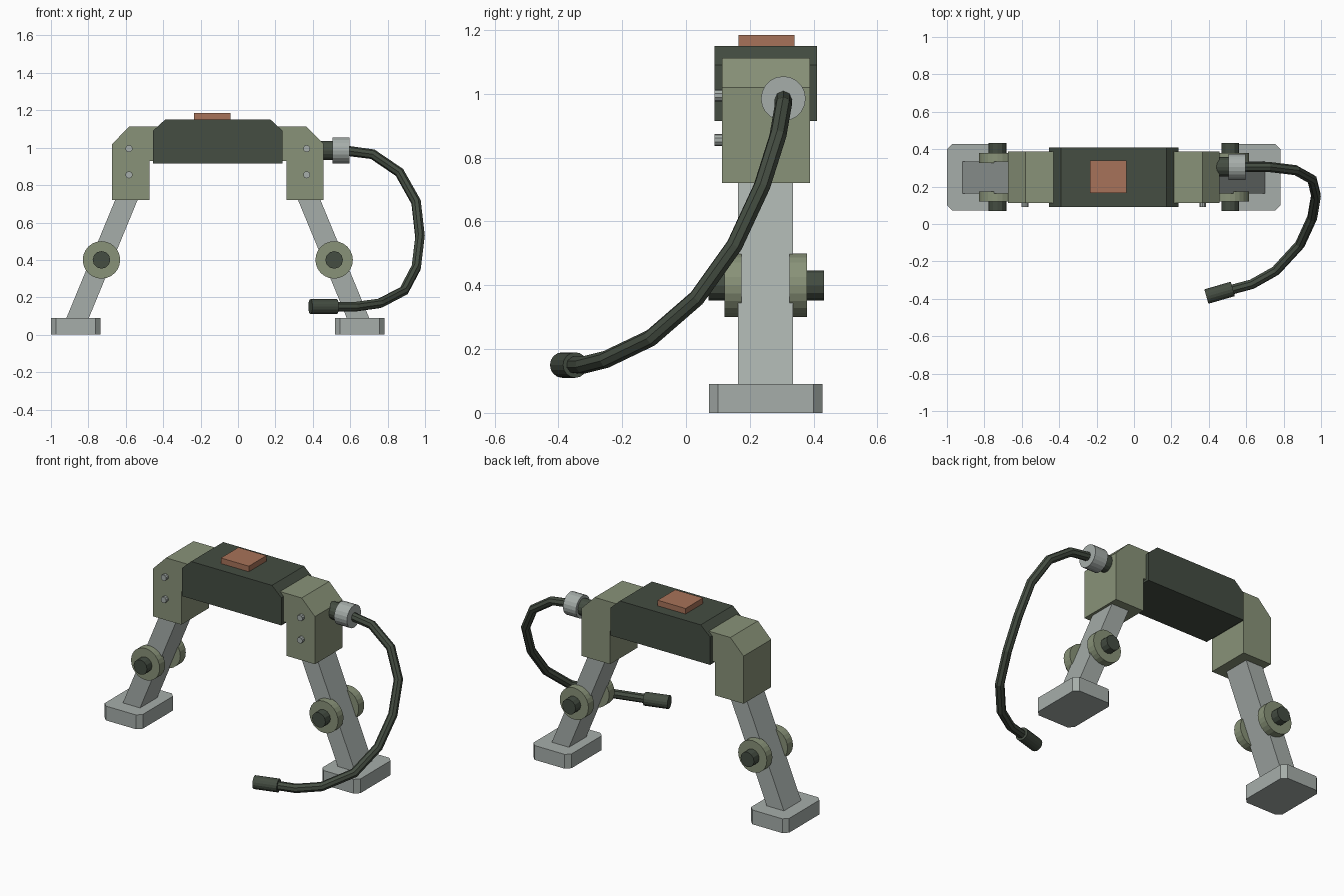
import bpy
import bmesh
from math import tau
from mathutils import Vector

if "Cube" in bpy.data.objects:
    bpy.data.objects.remove(bpy.data.objects["Cube"], do_unlink=True)

MID_X, MID_Y = -0.108, 0.25


def material(name, rgb):
    mat = bpy.data.materials.new(name)
    mat.use_nodes = True
    mat.diffuse_color = (*rgb, 1)
    mat.node_tree.nodes["Principled BSDF"].inputs["Base Color"].default_value = (*rgb, 1)
    return mat


OLIVE = material("olive green", (0.25, 0.29, 0.19))
DARK = material("dark green", (0.058, 0.074, 0.054))
METAL = material("grey metal", (0.38, 0.42, 0.40))
COPPER = material("copper", (0.39, 0.17, 0.10))


def finish(name, bm, mat):
    bmesh.ops.recalc_face_normals(bm, faces=bm.faces)
    mesh = bpy.data.meshes.new(name)
    bm.to_mesh(mesh)
    bm.free()
    mesh.materials.append(mat)
    obj = bpy.data.objects.new(name, mesh)
    bpy.context.collection.objects.link(obj)
    return obj


def extrude(name, profile, direction, mat):
    """Solid made by sweeping a closed outline along a direction."""
    bm = bmesh.new()
    face = bm.faces.new([bm.verts.new(p) for p in profile])
    out = bmesh.ops.extrude_face_region(bm, geom=[face])["geom"]
    verts = [v for v in out if isinstance(v, bmesh.types.BMVert)]
    bmesh.ops.translate(bm, verts=verts, vec=direction)
    return finish(name, bm, mat)


def side_solid(name, outline, y0, y1, mat):
    """Front outline (x, z) given depth from y0 to y1."""
    return extrude(name, [(x, y0, z) for x, z in outline], (0, y1 - y0, 0), mat)


def rod(name, a, b, radius, sides, mat):
    """Cylinder between two points."""
    a, b = Vector(a), Vector(b)
    bm = bmesh.new()
    bmesh.ops.create_cone(bm, cap_ends=True, segments=sides, radius1=radius,
                          radius2=radius, depth=(b - a).length)
    turn = (b - a).to_track_quat("Z", "Y").to_matrix().to_4x4()
    turn.translation = (a + b) / 2
    bm.transform(turn)
    return finish(name, bm, mat)


# Central body with chamfered top ends, and the button on it
half = 0.347
side_solid("body", [(MID_X - half, 0.915), (MID_X + half, 0.915), (MID_X + half, 1.09),
                    (MID_X + 0.282, 1.15), (MID_X - 0.282, 1.15), (MID_X - half, 1.09)],
           0.09, 0.41, DARK)
side_solid("button", [(-0.235, 1.14), (-0.04, 1.14), (-0.04, 1.185), (-0.235, 1.185)],
           0.165, 0.34, COPPER)

# Legs: the offset d is measured outward from the middle
for side, s in (("right", -1), ("left", 1)):
    def x(d):
        return MID_X + s * d

    # Angled shoulder bracket reaching into the body
    bracket = [(0.565, 0.72), (0.565, 1.02), (0.473, 1.113), (0.3, 1.113),
               (0.3, 0.93), (0.366, 0.93), (0.366, 0.72)]
    side_solid(side + "_bracket", [(x(d), z) for d, z in bracket], 0.113, 0.388, OLIVE)

    # Two bolts on the front of the bracket
    for i, z in enumerate((0.995, 0.855)):
        rod(f"{side}_bolt_{i + 1}", (x(0.475), 0.09, z), (x(0.475), 0.13, z), 0.019, 10, METAL)

    # Slanted leg, in an upper and a lower part
    def centre(z):
        return 0.489 + 0.413 * (0.72 - z)

    for part, z0, z1 in (("lower", 0.05, 0.42), ("upper", 0.42, 0.8)):
        outline = [(x(centre(z) + w), z) for z, w in
                   ((z0, 0.06), (z1, 0.06), (z1, -0.06), (z0, -0.06))]
        side_solid(f"{side}_{part}_leg", outline, 0.163, 0.335, METAL)

    # Knee discs and the pin through them
    knee = x(0.622)
    for place, y0, y1 in (("front", 0.12, 0.174), ("back", 0.325, 0.38)):
        rod(f"{side}_{place}_knee_disc", (knee, y0, 0.4), (knee, y1, 0.4), 0.1, 24, OLIVE)
    rod(side + "_knee_pin", (knee, 0.07, 0.4), (knee, 0.432, 0.4), 0.047, 12, DARK)

    # Foot pad with clipped corners
    hx, hy, cut = 0.133, 0.178, 0.028
    pad = [(hx, hy - cut), (hx - cut, hy), (cut - hx, hy), (-hx, hy - cut),
           (-hx, cut - hy), (cut - hx, -hy), (hx - cut, -hy), (hx, cut - hy)]
    extrude(side + "_foot", [(x(0.759) + px, MID_Y + py, 0) for px, py in pad],
            (0, 0, 0.09), METAL)

# Cable socket on the left bracket
rod("socket", (0.42, 0.305, 0.985), (0.51, 0.305, 0.985), 0.052, 16, DARK)
rod("socket_collar", (0.505, 0.305, 0.985), (0.595, 0.305, 0.985), 0.07, 20, METAL)

# Hanging cable and its plug
path = [(0.57, 0.305, 0.985), (0.72, 0.305, 0.965), (0.863, 0.288, 0.868),
        (0.952, 0.238, 0.71), (0.973, 0.152, 0.525), (0.953, 0.034, 0.36),
        (0.887, -0.11, 0.235), (0.758, -0.25, 0.168), (0.63, -0.322, 0.15),
        (0.48, -0.362, 0.15)]
curve = bpy.data.curves.new("cable", "CURVE")
curve.dimensions = "3D"
curve.bevel_depth = 0.027
curve.bevel_resolution = 2
curve.use_fill_caps = True
spline = curve.splines.new("POLY")
spline.points.add(len(path) - 1)
for point, co in zip(spline.points, path):
    point.co = (*co, 1)
spline.use_smooth = False
curve.materials.append(DARK)
bpy.context.collection.objects.link(bpy.data.objects.new("cable", curve))
rod("cable_plug", (0.528, -0.347, 0.15), (0.387, -0.388, 0.15), 0.04, 16, DARK)
